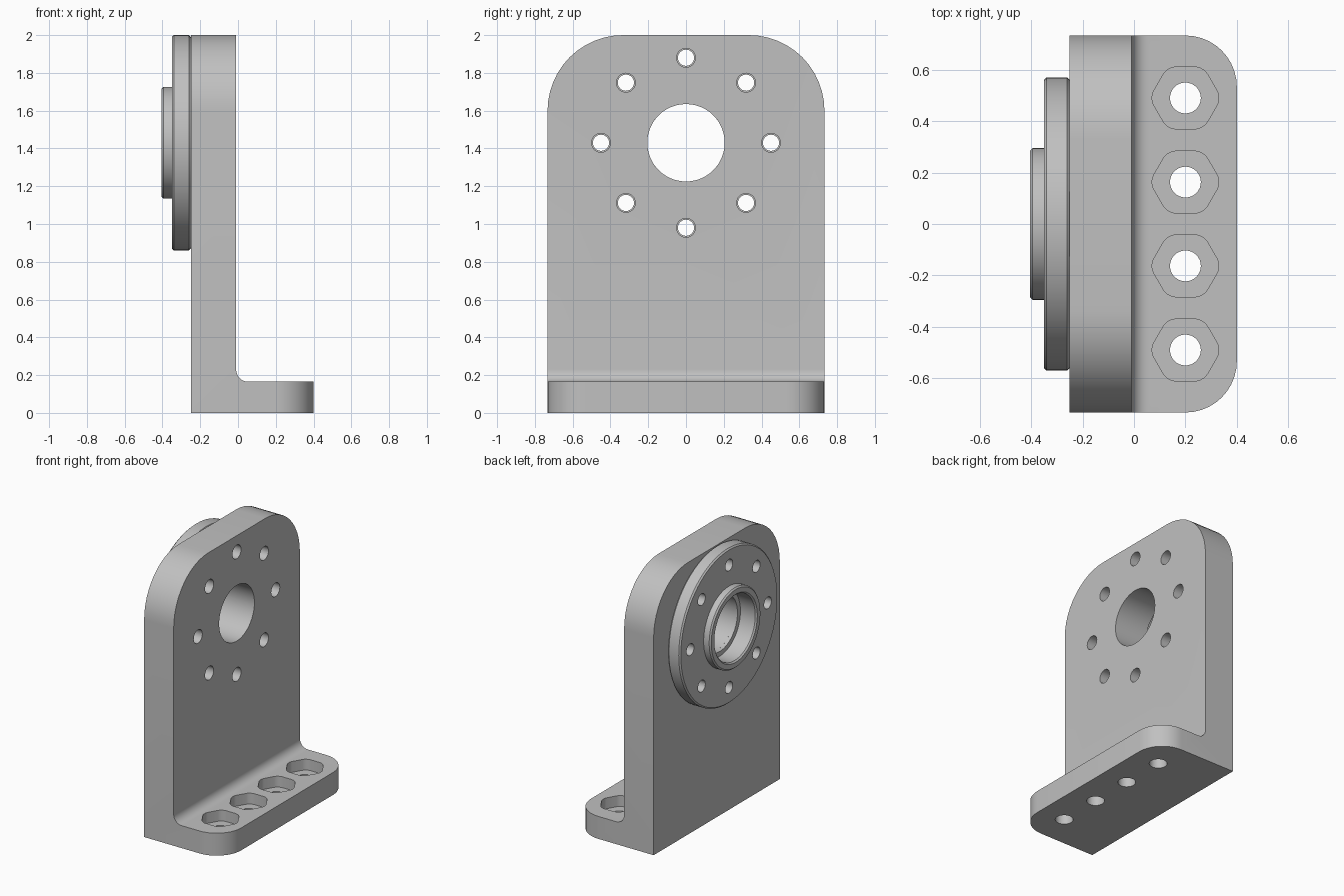
import bpy, bmesh
from math import sin, cos, pi, radians
from mathutils import Matrix, Vector

cube = bpy.data.objects.get("Cube")
if cube:
    bpy.data.objects.remove(cube, do_unlink=True)

grey = bpy.data.materials.new("light grey metal")
grey.use_nodes = True
COLOUR = (0.53, 0.53, 0.53, 1)
grey.diffuse_color = COLOUR
grey.node_tree.nodes["Principled BSDF"].inputs["Base Color"].default_value = COLOUR

HALF = 0.733          # half width of the bracket
AXIS_Z = 1.43         # height of the bore axis
BOLT_RING = 0.45


def finish(name, bm):
    bmesh.ops.recalc_face_normals(bm, faces=bm.faces)
    mesh = bpy.data.meshes.new(name)
    bm.to_mesh(mesh)
    bm.free()
    mesh.materials.append(grey)
    obj = bpy.data.objects.new(name, mesh)
    bpy.context.collection.objects.link(obj)
    return obj


def bevel_where(bm, test, offset, segments):
    edges = [e for e in bm.edges if test(*[v.co for v in e.verts])]
    bmesh.ops.bevel(bm, geom=edges, offset=offset, segments=segments,
                    profile=0.5, affect='EDGES')


def add_rod(bm, centre, radius, length, along_x=False, sides=40):
    turn = Matrix.Rotation(pi / 2, 4, 'Y') if along_x else Matrix()
    bmesh.ops.create_cone(bm, cap_ends=True, segments=sides, radius1=radius,
                          radius2=radius, depth=length,
                          matrix=Matrix.Translation(centre) @ turn)


def add_bolt_rods(bm, radius):
    for i in range(8):
        a = i * pi / 4
        add_rod(bm, (0, BOLT_RING * cos(a), AXIS_Z + BOLT_RING * sin(a)),
                radius, 2, True, 24)


def cut(obj, bm):
    cutter = finish("cutter", bm)
    cutter.hide_render = True
    mod = obj.modifiers.new("cut", 'BOOLEAN')
    mod.object, mod.solver, mod.operation = cutter, 'EXACT', 'DIFFERENCE'
    bpy.context.view_layer.objects.active = obj
    bpy.ops.object.modifier_apply(modifier=mod.name)
    bpy.data.objects.remove(cutter, do_unlink=True)


def smooth(obj):
    bpy.ops.object.select_all(action='DESELECT')
    obj.select_set(True)
    bpy.context.view_layer.objects.active = obj
    bpy.ops.object.shade_smooth_by_angle(angle=radians(30))


# Bracket: L profile pulled across the width, then rounded
bm = bmesh.new()
outline = [(-0.25, 0), (0.4, 0), (0.4, 0.165), (-0.01, 0.165), (-0.01, 2), (-0.25, 2)]
face = bm.faces.new([bm.verts.new((x, -HALF, z)) for x, z in outline])
pulled = bmesh.ops.extrude_face_region(bm, geom=[face])["geom"]
bmesh.ops.translate(bm, vec=(0, 2 * HALF, 0),
                    verts=[v for v in pulled if isinstance(v, bmesh.types.BMVert)])
bmesh.ops.recalc_face_normals(bm, faces=bm.faces)
bevel_where(bm, lambda a, b: abs(a.y - b.y) > 1 and abs(a.x + 0.01) < 0.001 and a.z < 1,
            0.065, 8)
bevel_where(bm, lambda a, b: a.x > 0.39 and b.x > 0.39 and abs(a.z - b.z) > 0.1, 0.2, 10)
bevel_where(bm, lambda a, b: a.z > 1.99 and b.z > 1.99 and abs(a.x - b.x) > 0.1, 0.4, 12)
bracket = finish("bracket", bm)

# Bore and bolt holes through the upright plate
bm = bmesh.new()
add_rod(bm, (0, 0, AXIS_Z), 0.205, 2, True, 48)
add_bolt_rods(bm, 0.05)
cut(bracket, bm)

# Rounded hexagonal nut pockets and their holes in the foot
ROW = [-0.49, -0.163, 0.163, 0.49]
bm = bmesh.new()
for y in ROW:
    add_rod(bm, (0.2, y, 0.185), 0.139, 0.2, sides=6)
# put a corner on the x axis
for y in ROW:
    verts = [v for v in bm.verts if abs(v.co.y - y) < 0.15]
    first = max(verts, key=lambda v: v.co.x).co
    if abs(first.y - y) > 0.01:
        bmesh.ops.rotate(bm, verts=verts, cent=Vector((0.2, y, 0)),
                         matrix=Matrix.Rotation(pi / 6, 3, 'Z'))
bevel_where(bm, lambda a, b: abs(a.z - b.z) > 0.1, 0.032, 5)
cut(bracket, bm)
bm = bmesh.new()
for y in ROW:
    add_rod(bm, (0.2, y, 0), 0.06, 1, sides=32)
cut(bracket, bm)
smooth(bracket)

# Flange with raised collar: a ring profile (x, radius) spun about the bore axis
C = 0.01
ring = [(-0.25, 0.205), (-0.25, 0.57 - C), (-0.25 - C, 0.57), (-0.35 + C, 0.57),
        (-0.35, 0.57 - C), (-0.35, 0.295), (-0.405 + C, 0.295), (-0.405, 0.295 - C),
        (-0.405, 0.24 + C), (-0.405 + C, 0.24), (-0.275, 0.24), (-0.275, 0.205)]
bm = bmesh.new()
STEPS = 64
loops = [[bm.verts.new((x, r * cos(2 * pi * i / STEPS), AXIS_Z + r * sin(2 * pi * i / STEPS)))
          for x, r in ring] for i in range(STEPS)]
for i in range(STEPS):
    a, b = loops[i], loops[(i + 1) % STEPS]
    for j in range(len(ring)):
        k = (j + 1) % len(ring)
        bm.faces.new((a[j], a[k], b[k], b[j]))
flange = finish("bearing_flange", bm)
bm = bmesh.new()
add_bolt_rods(bm, 0.043)
cut(flange, bm)
smooth(flange)
